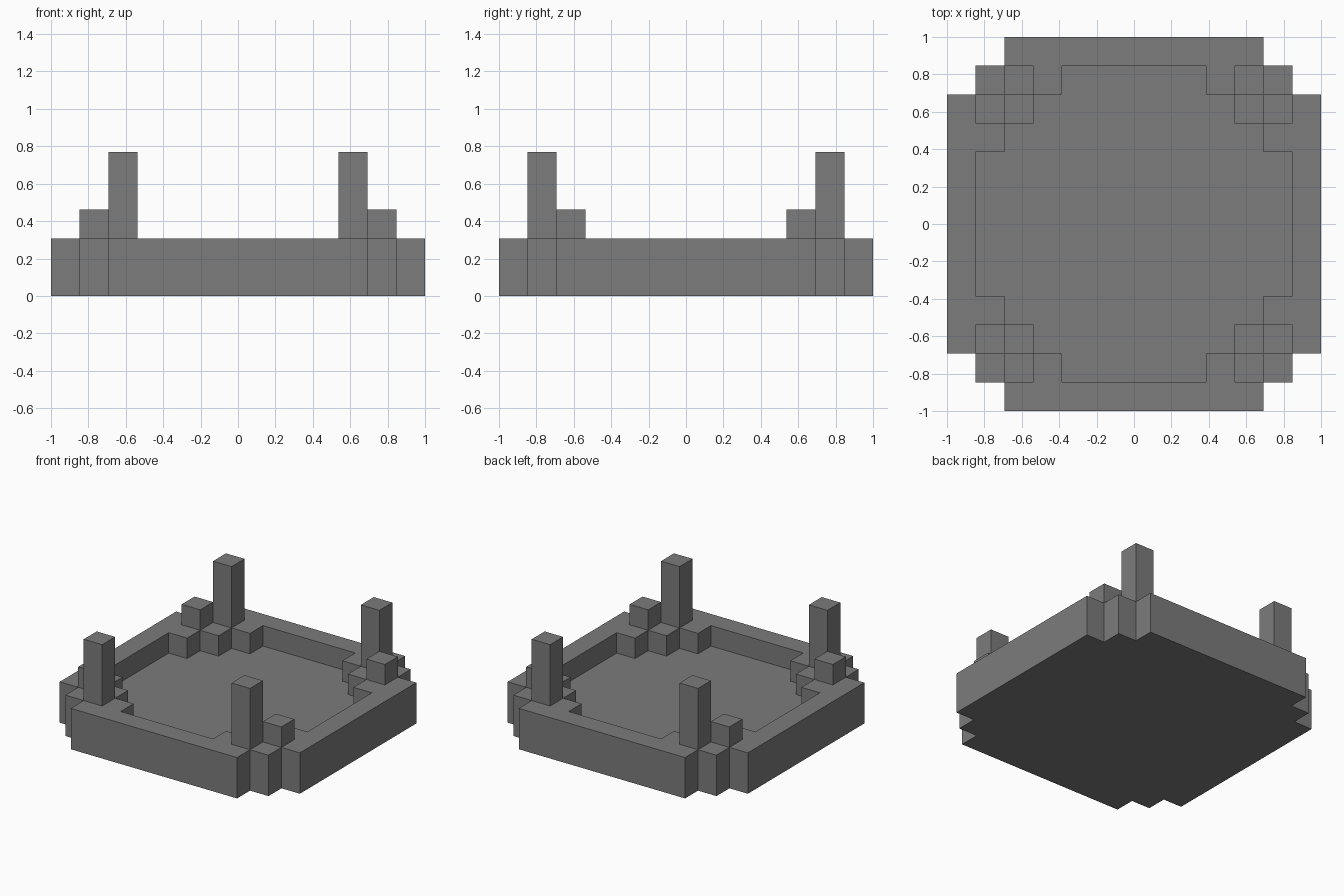
import bpy
import bmesh
from mathutils import Vector

cube = bpy.data.objects.get("Cube")
if cube:
    bpy.data.objects.remove(cube, do_unlink=True)

U = 2 / 13  # one block

# Single stone colour
stone = bpy.data.materials.new("stone grey")
stone.use_nodes = True
grey = (0.2, 0.2, 0.2, 1)
stone.diffuse_color = grey
stone.node_tree.nodes["Principled BSDF"].inputs["Base Color"].default_value = grey


def finish(bm, name):
    bmesh.ops.recalc_face_normals(bm, faces=bm.faces)
    mesh = bpy.data.meshes.new(name)
    bm.to_mesh(mesh)
    bm.free()
    mesh.materials.append(stone)
    obj = bpy.data.objects.new(name, mesh)
    bpy.context.collection.objects.link(obj)
    return obj


def full_loop(quarter):
    """Mirror a corner profile into a closed counter-clockwise outline."""
    loop = list(quarter)
    loop += [(-x, y) for x, y in reversed(quarter)]
    loop += [(-x, -y) for x, y in quarter]
    loop += [(x, -y) for x, y in reversed(quarter)]
    return loop


def ring(bm, loop, z):
    return [bm.verts.new(Vector((x, y, z)) * U) for x, y in loop]


def walls(bm, low, high):
    for i in range(len(low)):
        bm.faces.new((low[i - 1], low[i], high[i], high[i - 1]))


# Stepped basin: outer wall, rim, inner wall and sunken floor
outer = full_loop([(6.5, 4.5), (5.5, 4.5), (5.5, 5.5), (4.5, 5.5), (4.5, 6.5)])
inner = full_loop([(5.5, 2.5), (4.5, 2.5), (4.5, 3.5), (3.5, 3.5),
                   (3.5, 4.5), (2.5, 4.5), (2.5, 5.5)])
bm = bmesh.new()
base, rim_out = ring(bm, outer, 0), ring(bm, outer, 2)
floor, rim_in = ring(bm, inner, 1), ring(bm, inner, 2)
walls(bm, base, rim_out)
walls(bm, floor, rim_in)
bm.faces.new(base)
bm.faces.new(floor)
rim_edges = [bm.edges.get((r[i - 1], r[i])) for r in (rim_out, rim_in) for i in range(len(r))]
bmesh.ops.triangle_fill(bm, edges=rim_edges, use_beauty=True, normal=(0, 0, 1))
finish(bm, "basin")


# Corner posts and stubs, standing on the rim
def pillar(name, x, y, height):
    bm = bmesh.new()
    bmesh.ops.create_cube(bm, size=U)
    bmesh.ops.scale(bm, vec=(1, 1, height), verts=bm.verts)
    obj = finish(bm, name)
    obj.location = Vector((x, y, 2 + height / 2)) * U


for sx, side in ((1, "left"), (-1, "right")):
    for sy, end in ((-1, "front"), (1, "back")):
        pillar(f"{end}_{side}_post", 4 * sx, 5 * sy, 3)
        pillar(f"{end}_{side}_stub", 5 * sx, 4 * sy, 1)
